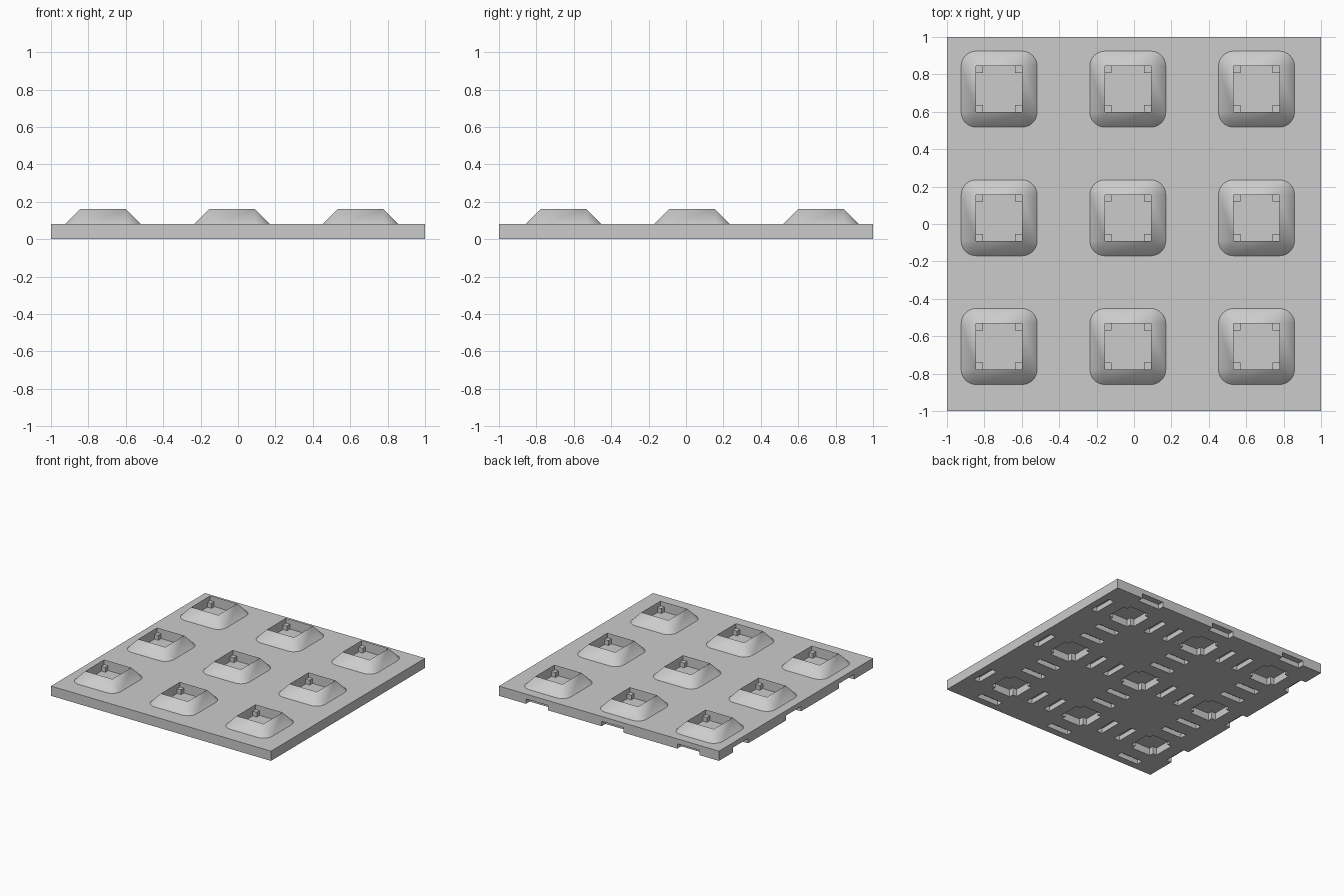
import bpy, bmesh, math
from mathutils import Matrix, Vector

if "Cube" in bpy.data.objects:
    bpy.data.objects.remove(bpy.data.objects["Cube"], do_unlink=True)

THICK, TOP = 0.08, 0.16          # plate top, mound rim
HOLE, FLARE = 0.123, 0.08        # half opening, width of the slope
POST, POST_H = 0.037, 0.04
PITCH = 0.688
CENTRES = [(-0.721 + i * PITCH, 0.721 - j * PITCH) for i in range(3) for j in range(3)]

grey = bpy.data.materials.new("plain grey")
grey.use_nodes = True
colour = (0.6, 0.6, 0.6, 1)
grey.diffuse_color = colour
grey.node_tree.nodes["Principled BSDF"].inputs["Base Color"].default_value = colour


def make_object(name, bm):
    mesh = bpy.data.meshes.new(name)
    bm.to_mesh(mesh)
    bm.free()
    mesh.materials.append(grey)
    obj = bpy.data.objects.new(name, mesh)
    bpy.context.collection.objects.link(obj)
    return obj


def add_box(bm, low, high):
    low, high = Vector(low), Vector(high)
    size = Matrix.Diagonal((*(high - low), 1))
    bmesh.ops.create_cube(bm, size=1, matrix=Matrix.Translation((low + high) / 2) @ size)


def add_cross(bm, cx, cy, z0, z1):
    # Square outline with its four corners notched out
    h, k = HOLE, HOLE - POST
    corner = [(h, k), (k, k), (k, h)]
    points = []
    for q in range(4):
        turn = Matrix.Rotation(q * math.pi / 2, 2)
        points += [turn @ Vector(p) for p in corner]
    face = bm.faces.new([bm.verts.new((cx + p.x, cy + p.y, z0)) for p in points])
    out = bmesh.ops.extrude_face_region(bm, geom=[face])
    moved = [v for v in out["geom"] if isinstance(v, bmesh.types.BMVert)]
    bmesh.ops.translate(bm, verts=moved, vec=(0, 0, z1 - z0))


# Plate with cross pockets and clip slots in its underside
bm = bmesh.new()
add_box(bm, (-1, -1, 0), (1, 1, THICK))
plate = make_object("base_plate", bm)

bm = bmesh.new()
for cx, cy in CENTRES:
    add_cross(bm, cx, cy, -0.02, 0.06)
    for side in (-1, 1):
        a, b = sorted((side * 0.23, side * 0.285))
        add_box(bm, (cx + a, cy - 0.1, -0.02), (cx + b, cy + 0.1, 0.04))
        add_box(bm, (cx - 0.1, cy + a, -0.02), (cx + 0.1, cy + b, 0.04))
bmesh.ops.recalc_face_normals(bm, faces=bm.faces)
cutter = make_object("underside_cutter", bm)
cutter.hide_render = True

cut = plate.modifiers.new("pockets", 'BOOLEAN')
cut.operation, cut.solver, cut.object = 'DIFFERENCE', 'EXACT', cutter
bpy.context.view_layer.objects.active = plate
bpy.ops.object.modifier_apply(modifier=cut.name)
bpy.data.objects.remove(cutter, do_unlink=True)

# Hollow mound: sloped sides, cone corners, knife-edge rim, straight inner walls
bm = bmesh.new()
STEPS = 10
base, rim, foot = [], [], []
for q in range(4):
    start = q * math.pi / 2
    x = HOLE * (1 if q in (0, 3) else -1)
    y = HOLE * (1 if q < 2 else -1)
    rim.append(bm.verts.new((x, y, TOP)))
    foot.append(bm.verts.new((x, y, THICK)))
    angles = [start + s / STEPS * math.pi / 2 for s in range(STEPS + 1)]
    base.append([bm.verts.new((x + FLARE * math.cos(t), y + FLARE * math.sin(t), THICK))
                 for t in angles])
for q in range(4):
    n = (q + 1) % 4
    for a, b in zip(base[q], base[q][1:]):
        bm.faces.new((a, b, rim[q]))
    bm.faces.new((base[q][-1], base[n][0], rim[n], rim[q]))
    bm.faces.new((rim[q], rim[n], foot[n], foot[q]))
mound = make_object("mound", bm)
bpy.ops.object.select_all(action='DESELECT')
mound.select_set(True)
bpy.context.view_layer.objects.active = mound
bpy.ops.object.shade_smooth_by_angle(angle=math.radians(30))

# Four short posts in the corners of each opening
bm = bmesh.new()
k = HOLE - POST
for sx in (-1, 1):
    for sy in (-1, 1):
        x0, x1 = sorted((sx * k, sx * HOLE))
        y0, y1 = sorted((sy * k, sy * HOLE))
        add_box(bm, (x0, y0, THICK), (x1, y1, THICK + POST_H))
posts = make_object("corner_posts", bm)

# Repeat over the grid
for i, (cx, cy) in enumerate(CENTRES):
    for part in (mound, posts):
        obj = part
        if i:
            obj = part.copy()
            obj.name = f"{part.name}_{i + 1}"
            bpy.context.collection.objects.link(obj)
        obj.location = (cx, cy, 0)
